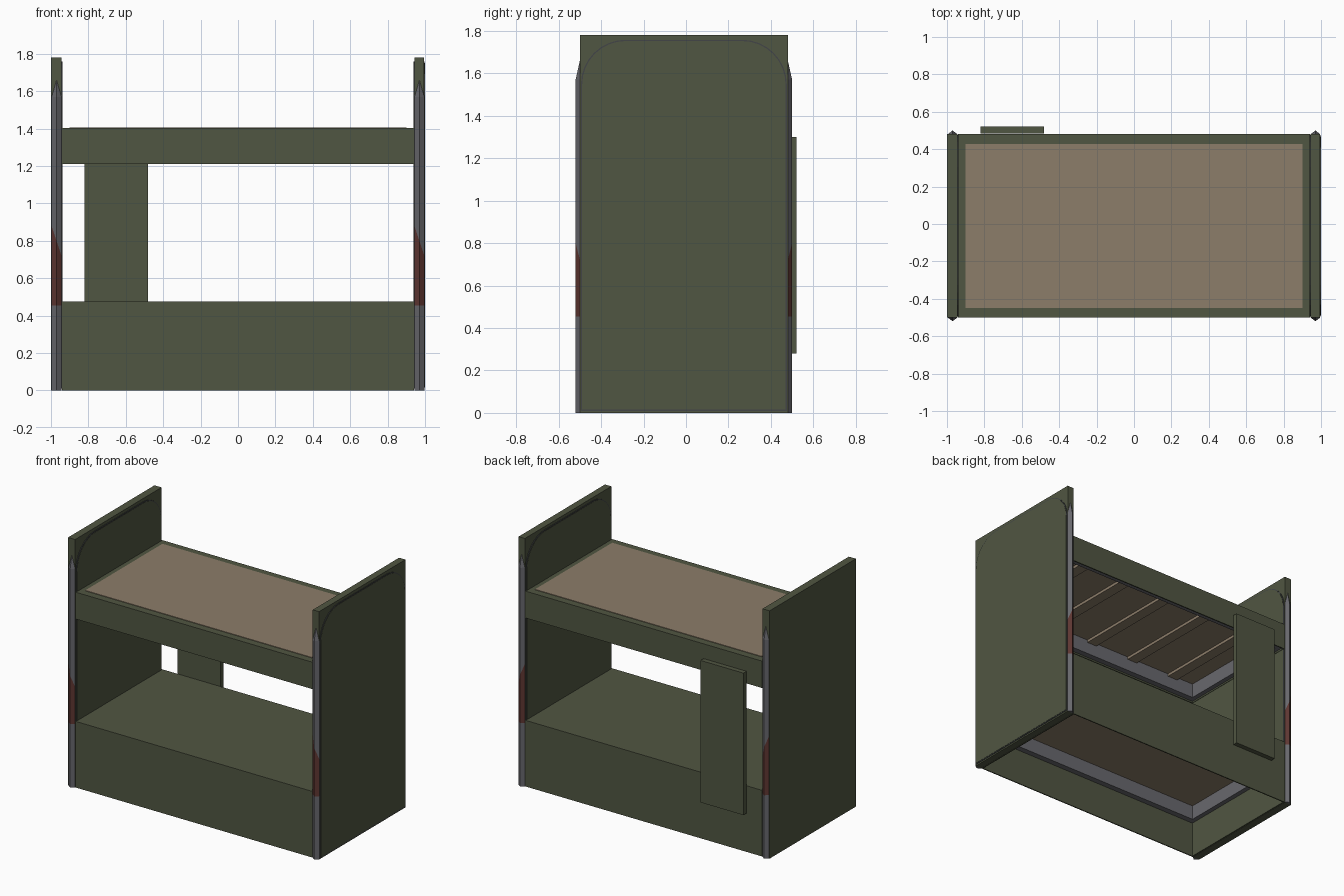
import bpy, bmesh, math
from mathutils import Vector

if "Cube" in bpy.data.objects:
    bpy.data.objects.remove(bpy.data.objects["Cube"])


def material(name, rgb):
    m = bpy.data.materials.new(name)
    m.diffuse_color = (*rgb, 1)
    m.use_nodes = True
    m.node_tree.nodes["Principled BSDF"].inputs["Base Color"].default_value = m.diffuse_color
    return m


GREEN = material("olive green", (0.081, 0.093, 0.054))
TAN = material("mattress tan", (0.262, 0.205, 0.142))
GREY = material("bare metal grey", (0.140, 0.140, 0.155))
RUST = material("rust red", (0.115, 0.038, 0.032))
SEAM = material("dark seam", (0.055, 0.060, 0.063))

YC = -0.01  # centre line of the bed; the board on the back shifts it


def finish(name, bm, *mats, recalc=True):
    if recalc:
        bmesh.ops.recalc_face_normals(bm, faces=bm.faces)
    me = bpy.data.meshes.new(name)
    bm.to_mesh(me)
    bm.free()
    for m in mats:
        me.materials.append(m)
    ob = bpy.data.objects.new(name, me)
    bpy.context.collection.objects.link(ob)
    return ob


def add_box(bm, x0, x1, y0, y1, z0, z1):
    r = bmesh.ops.create_cube(bm, size=1)
    for v in r["verts"]:
        v.co = Vector((x1 if v.co.x > 0 else x0,
                       y1 if v.co.y > 0 else y0,
                       z1 if v.co.z > 0 else z0))


def box(name, mat, *b):
    bm = bmesh.new()
    add_box(bm, *b)
    return finish(name, bm, mat)


def ring(name, mat, hx, hy, tx, ty, z0, z1):
    """Rectangular frame, open above and below."""
    bm = bmesh.new()
    loops = []
    for x, y in ((hx, hy), (hx - tx, hy - ty)):
        for z in (z0, z1):
            loops.append([bm.verts.new((sx * x, YC + sy * y, z))
                          for sx, sy in ((-1, -1), (1, -1), (1, 1), (-1, 1))])
    for a, b in ((0, 1), (2, 3), (0, 2), (1, 3)):
        for i in range(4):
            j = (i + 1) % 4
            bm.faces.new((loops[a][i], loops[a][j], loops[b][j], loops[b][i]))
    return finish(name, bm, mat)


def arch(name, mat, x0, x1, inset):
    """Thin plate with two rounded upper corners."""
    hy, z0, z1, r = 0.485 - inset, 0.010 + inset, 1.758 - inset, 0.21 - inset
    pts = [(-hy, z0), (hy, z0)]
    for cy, start in ((hy - r, 0), (-hy + r, 90)):
        for i in range(9):
            a = math.radians(start + i * 90 / 8)
            pts.append((cy + r * math.cos(a), z1 - r + r * math.sin(a)))
    bm = bmesh.new()
    f = bm.faces.new([bm.verts.new((x0, YC + y, z)) for y, z in pts])
    e = bmesh.ops.extrude_face_region(bm, geom=[f])
    for v in e["geom"]:
        if isinstance(v, bmesh.types.BMVert):
            v.co.x = x1
    return finish(name, bm, mat)


def edge_post(name, cx, side):
    """Three-sided metal edge strip, tapering out at the top, rusty in the middle."""
    y0 = YC + side * 0.49
    bm = bmesh.new()
    low, high = [], []
    for dx, dy in ((-0.026, 0), (0, 0.02), (0.026, 0)):
        low.append(bm.verts.new((cx + dx, y0 + side * dy, 0)))
        high.append(bm.verts.new((cx + dx, y0 + side * dy, 1.57)))
    tip = bm.verts.new((cx, y0, 1.66))
    bm.faces.new(low)
    for i in range(3):
        j = (i + 1) % 3
        bm.faces.new((low[i], low[j], high[j], high[i]))
        bm.faces.new((high[i], high[j], tip))
    # rust runs from a level lower line to a slanting upper line
    cuts = (((cx, y0, 0.455), (0, 0, 1)), ((cx, y0, 0.80), (3.0, 0, 1)))
    for co, no in cuts:
        bmesh.ops.bisect_plane(bm, geom=bm.verts[:] + bm.edges[:] + bm.faces[:],
                               plane_co=co, plane_no=no)
    for f in bm.faces:
        c = f.calc_center_median()
        f.material_index = int(c.z > 0.455 and (c.z - 0.80) + 3 * (c.x - cx) < 0)
    finish(name, bm, GREY, RUST)


# End panels with seam outlines and metal edge strips
for s, label in ((-1, "left"), (1, "right")):
    xs = sorted((s * 0.944, s * (0.994 if s > 0 else 1.0)))
    box(label + "_end_panel", GREEN, *xs, YC - 0.49, YC + 0.49, 0, 1.78)
    arch(label + "_inner_seam", SEAM, s * 0.944, s * 0.939, 0)
    arch(label + "_inner_plate", GREEN, s * 0.944, s * 0.937, 0.006)
    if s > 0:
        arch(label + "_outer_seam", SEAM, 0.994, 0.998, 0)
        arch(label + "_outer_plate", GREEN, 0.994, 1.0, 0.006)
    for t, end in ((-1, "front"), (1, "back")):
        edge_post(f"{label}_{end}_edge_strip", s * 0.97, t)

# Bunks: thin surround, closed green top, metal frame inside
for label, z0, z1, frame in (("upper", 1.21, 1.403, 1.222), ("lower", 0, 0.475, 0.26)):
    ring(label + "_surround", GREEN, 0.942, 0.49, 0.008, 0.008, z0, z1)
    box(label + "_top", GREEN, -0.942, 0.942, YC - 0.49, YC + 0.49, z1 - 0.008, z1)
    ring(label + "_metal_frame", GREY, 0.934, 0.482, 0.034, 0.042, frame, frame + 0.105)

# Upper mattress, its base and the slats beneath
box("upper_mattress", TAN, -0.9, 0.9, YC - 0.438, YC + 0.438, 1.38, 1.407)
box("upper_bed_base", TAN, -0.93, 0.93, YC - 0.48, YC + 0.48, 1.327, 1.38)
bm = bmesh.new()
for i in range(5):
    x = -0.72 + 0.36 * i
    add_box(bm, x - 0.04, x + 0.04, YC - 0.438, YC + 0.438, 1.307, 1.327)
finish("upper_slats", bm, TAN)

# Lower mattress: a single upward-facing sheet seen from below
bm = bmesh.new()
bm.faces.new([bm.verts.new((sx * 0.93, YC + sy * 0.48, 0.366))
              for sx, sy in ((-1, -1), (1, -1), (1, 1), (-1, 1))])
finish("lower_mattress", bm, TAN, recalc=False)

# Board hung on the back
box("back_board", GREEN, -0.82, -0.48, 0.485, 0.52, 0.28, 1.30)
